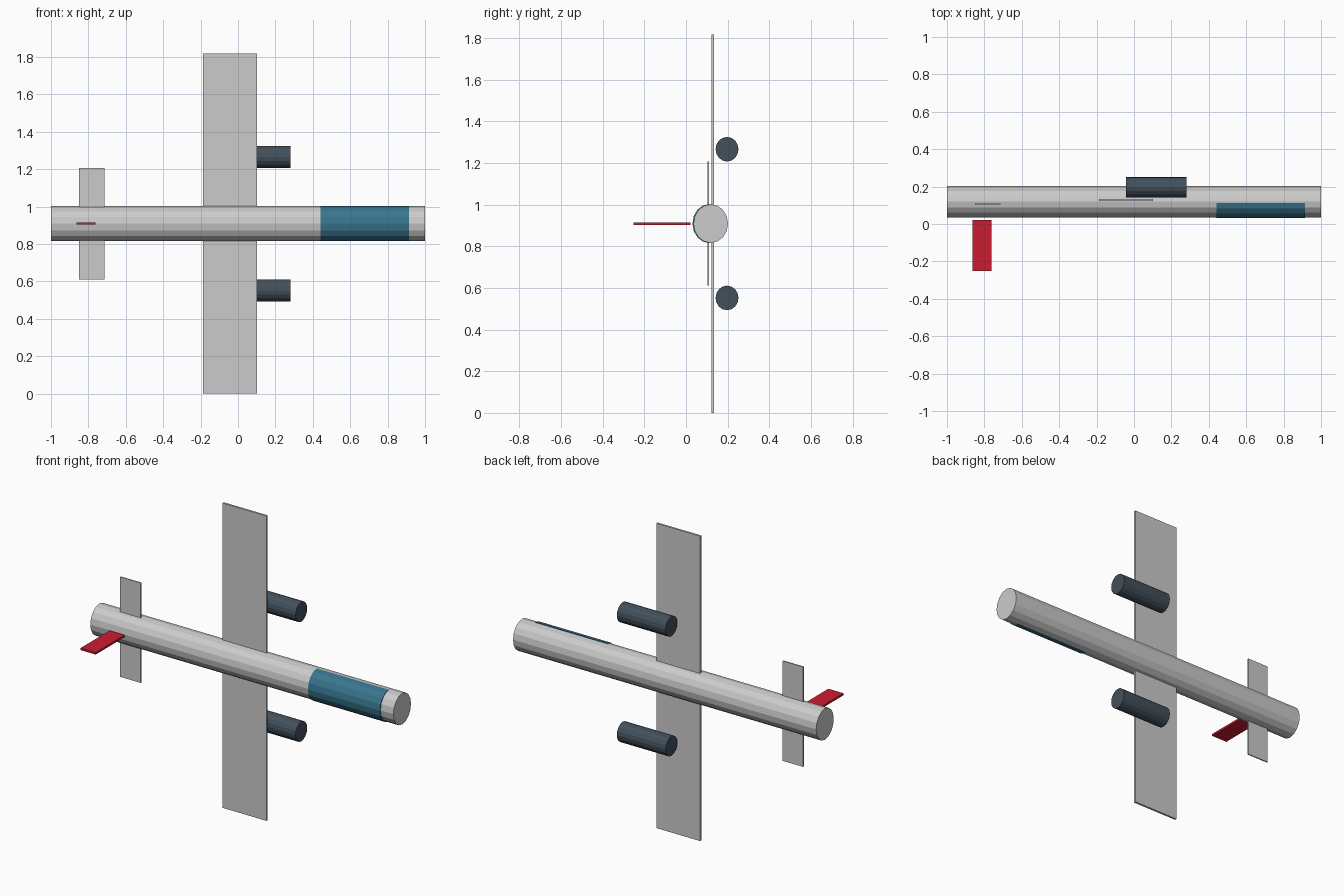
import bpy, bmesh
from math import sin, cos, pi

if "Cube" in bpy.data.objects:
    bpy.data.objects.remove(bpy.data.objects["Cube"])

MID = 0.909  # height of the fuselage axis


def material(name, rgb):
    m = bpy.data.materials.new(name)
    m.diffuse_color = (*rgb, 1)
    m.use_nodes = True
    m.node_tree.nodes["Principled BSDF"].inputs["Base Color"].default_value = m.diffuse_color
    return m


def finish(name, bm, mat=None):
    bmesh.ops.recalc_face_normals(bm, faces=bm.faces)
    me = bpy.data.meshes.new(name)
    bm.to_mesh(me)
    bm.free()
    if mat:
        me.materials.append(mat)
    ob = bpy.data.objects.new(name, me)
    bpy.context.collection.objects.link(ob)
    return ob


def tube(name, x0, x1, y, z, ry, rz, mat=None, half=False):
    """Capped elliptical prism along x; half keeps only the -y side."""
    bm = bmesh.new()
    count = 9 if half else 16
    angles = [pi / 2 + 2 * pi * i / 16 for i in range(count)]
    ring = [bm.verts.new((x0, y + ry * cos(a), z + rz * sin(a))) for a in angles]
    face = bm.faces.new(ring)
    ext = bmesh.ops.extrude_face_region(bm, geom=[face], use_keep_orig=True)
    verts = [g for g in ext["geom"] if isinstance(g, bmesh.types.BMVert)]
    bmesh.ops.translate(bm, verts=verts, vec=(x1 - x0, 0, 0))
    return finish(name, bm, mat)


def box(name, lo, hi, mat=None):
    bm = bmesh.new()
    bmesh.ops.create_cube(bm, size=1)
    for v in bm.verts:
        v.co = [(a + b) / 2 + c * (b - a) for a, b, c in zip(lo, hi, v.co)]
    return finish(name, bm, mat)


teal = material("teal", (0.04, 0.18, 0.27))
slate = material("slate", (0.055, 0.08, 0.105))
red = material("red", (0.6, 0.012, 0.03))

# Fuselage and cockpit canopy
tube("fuselage", -1, 1, 0.119, MID, 0.083, 0.093)
tube("canopy", 0.44, 0.915, 0.113, MID, 0.082, 0.094, teal, half=True)

# Wing and tailplane run straight through the fuselage
box("wing", (-0.187, 0.122, 0), (0.102, 0.134, 2 * MID))
box("tailplane", (-0.85, 0.104, MID - 0.298), (-0.715, 0.111, MID + 0.298))

# Tail fin
box("tail_fin", (-0.863, -0.252, MID - 0.006), (-0.763, 0.022, MID + 0.006), red)

# Engines, one on each side
for side, s in (("left", 1), ("right", -1)):
    tube("engine_" + side, -0.042, 0.28, 0.197, MID + s * 0.357, 0.055, 0.059, slate)
